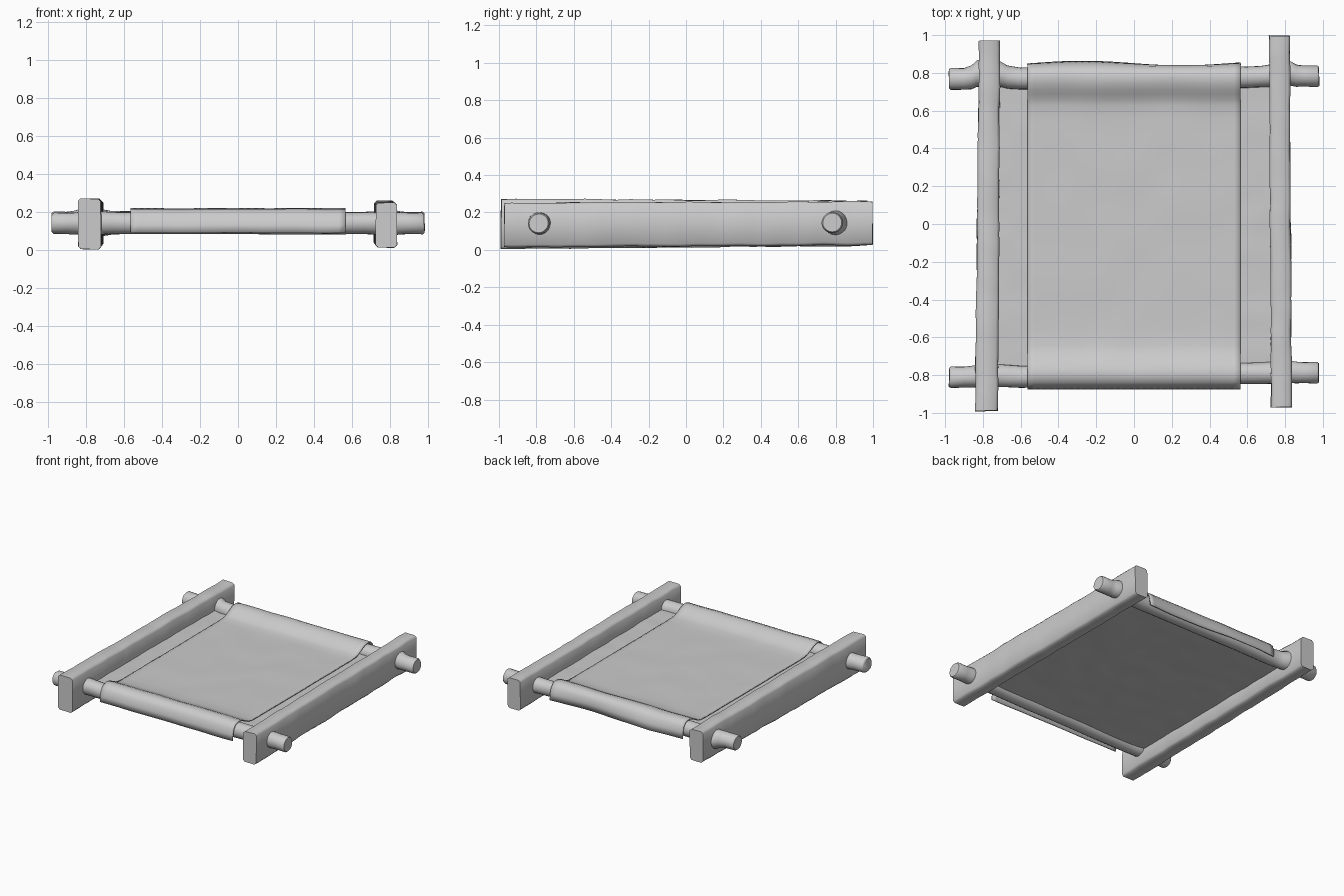
import bpy, bmesh, math, random
from mathutils import Vector, noise

if "Cube" in bpy.data.objects:
    bpy.data.objects.remove(bpy.data.objects["Cube"])

random.seed(4)


def finish(bm, name, angle=40):
    bmesh.ops.recalc_face_normals(bm, faces=bm.faces)
    me = bpy.data.meshes.new(name)
    bm.to_mesh(me)
    bm.free()
    ob = bpy.data.objects.new(name, me)
    bpy.context.collection.objects.link(ob)
    bpy.ops.object.select_all(action='DESELECT')
    ob.select_set(True)
    bpy.context.view_layer.objects.active = ob
    bpy.ops.object.shade_smooth_by_angle(angle=math.radians(angle))
    return ob


def skin(bm, rings, closed=True, caps=True):
    """Bridge successive point rings into a surface."""
    rows = [[bm.verts.new(p) for p in r] for r in rings]
    n = len(rows[0])
    for a, b in zip(rows, rows[1:]):
        for i in range(n if closed else n - 1):
            j = (i + 1) % n
            bm.faces.new((a[i], a[j], b[j], b[i]))
    if caps:
        bm.faces.new(rows[0])
        bm.faces.new(rows[-1])


def wobble(p, amount):
    p = Vector(p)
    return p + noise.noise_vector(p * 6) * amount + noise.noise_vector(p * 19) * amount * 0.5


def rail(name, front, back):
    """Hewn beam along y; each end is (y, x0, x1, z0, z1)."""
    bm = bmesh.new()
    rings, steps = [], 48
    for k in range(steps + 1):
        t = k / steps
        y, x0, x1, z0, z1 = [a + (b - a) * t for a, b in zip(front, back)]
        c = 0.014
        sect = [(x0 + c, z0), (x1 - c, z0), (x1, z0 + c), (x1, z1 - c),
                (x1 - c, z1), (x0 + c, z1), (x0, z1 - c), (x0, z0 + c)]
        rings.append([wobble((x, y, z), 0.005) for x, z in sect])
    skin(bm, rings)
    return finish(bm, name, 50)


def rod(name, y0, y1, z0, left_flare, right_flare, seg=20):
    """Round rod along x, swelling towards +y where it enters the rails."""
    stations = [(-0.98, .050), (-0.97, .057), (-0.90, .056), (-0.86, .065), (-0.83, .085),
                (-0.71, .082), (-0.67, .066), (-0.60, .058), (-0.3, .058), (0, .058),
                (0.3, .058), (0.60, .058), (0.67, .060), (0.70, .064), (0.83, .080),
                (0.86, .064), (0.90, .056), (0.97, .057), (0.98, .050)]
    bm = bmesh.new()
    rings = []
    for x, r in stations:
        swell = max(r - .058, 0) * (left_flare if x < 0 else right_flare)
        r = min(r, .058) + swell * 0.4
        y = y0 + (y1 - y0) * (x + 1) / 2 + swell * 0.9
        rings.append([wobble((x, y + r * math.cos(a), z0 + r * math.sin(a)), 0.005)
                      for a in (2 * math.pi * i / seg for i in range(seg))])
    skin(bm, rings)
    return finish(bm, name, 50)


# side rails
rail("left_rail", (-0.99, -0.842, -0.72, 0.006, 0.272), (0.97, -0.82, -0.71, 0.022, 0.262))
rail("right_rail", (-0.97, 0.725, 0.835, 0.014, 0.252), (0.995, 0.715, 0.825, 0.026, 0.258))

# cross rods
rod("back_rod", 0.768, 0.782, 0.146, 1.1, 0.8)
rod("front_rod", -0.812, -0.786, 0.142, 0.2, 0.2)

# stretched bed panel between the rails
bm = bmesh.new()
rings = []
for k in range(41):
    y = -0.80 + 1.58 * k / 40
    top = [(-0.73 + 1.46 * i / 24, 0.145) for i in range(25)]
    low = [(x, 0.118) for x, z in reversed(top)]
    rings.append([(x, y, z + 0.006 * noise.noise((x * 7, y * 7, z * 40)))
                  for x, z in top + low])
skin(bm, rings)
finish(bm, "bed_panel")

# cloth draped over both rods and lying on the panel
profile = [(-0.872, .092), (-0.868, .135), (-0.857, .175), (-0.835, .203), (-0.80, .214),
           (-0.77, .210), (-0.74, .199), (-0.71, .184), (-0.68, .171), (-0.64, .163)]
profile += [(-0.56 + 0.08 * i, .160) for i in range(15)]
profile += [(0.63, .163), (0.66, .171), (0.69, .187), (0.715, .201), (0.745, .213),
            (0.78, .218), (0.81, .210), (0.834, .184), (0.844, .145), (0.848, .098)]
bm = bmesh.new()
rings = []
for k in range(33):
    x = -0.565 + 1.13 * k / 32
    ring = []
    for y, z in profile:
        ripple = 0.012 * math.sin(6 * x + 3.2) if y > 0.8 else 0
        ring.append((x, y + ripple * (0.22 - z) / 0.12,
                     z + 0.004 * noise.noise((x * 5, y * 5, 2))))
    rings.append(ring)
skin(bm, rings, closed=False, caps=False)
cloth = finish(bm, "cloth", 60)
thick = cloth.modifiers.new("thickness", 'SOLIDIFY')
thick.thickness = 0.008
thick.offset = 0
